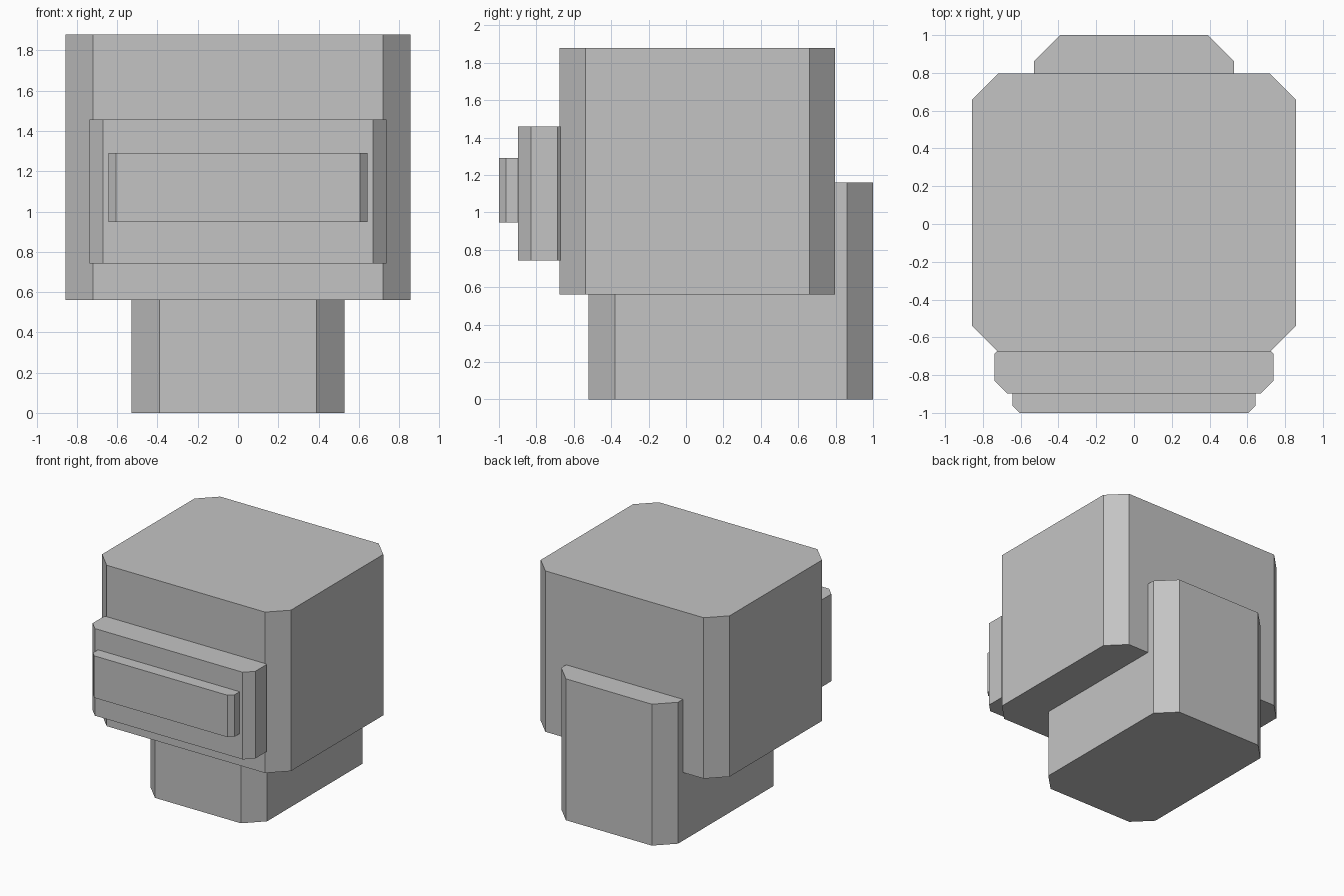
import bpy, bmesh

if "Cube" in bpy.data.objects:
    bpy.data.objects.remove(bpy.data.objects["Cube"])

grey = bpy.data.materials.new("light grey")
grey.diffuse_color = (0.55, 0.55, 0.55, 1.0)
grey.use_nodes = True
grey.node_tree.nodes["Principled BSDF"].inputs["Base Color"].default_value = grey.diffuse_color


def chamfered_block(name, half_width, y0, y1, z0, z1, cut):
    """Upright prism: rectangle in plan with its four corners cut at 45 degrees."""
    w = half_width
    plan = [(w - cut, y0), (w, y0 + cut), (w, y1 - cut), (w - cut, y1),
            (cut - w, y1), (-w, y1 - cut), (-w, y0 + cut), (cut - w, y0)]
    bm = bmesh.new()
    low = [bm.verts.new((x, y, z0)) for x, y in plan]
    high = [bm.verts.new((x, y, z1)) for x, y in plan]
    bm.faces.new(low[::-1])
    bm.faces.new(high)
    for i in range(8):
        j = (i + 1) % 8
        bm.faces.new((low[i], low[j], high[j], high[i]))
    mesh = bpy.data.meshes.new(name)
    bm.to_mesh(mesh)
    bm.free()
    mesh.materials.append(grey)
    obj = bpy.data.objects.new(name, mesh)
    bpy.context.collection.objects.link(obj)
    return obj


# Base block, rising up behind the body
chamfered_block("base", 0.53, -0.52, 1.0, 0.0, 1.16, 0.14)
# Large main body
chamfered_block("body", 0.857, -0.676, 0.797, 0.56, 1.88, 0.138)
# Stepped panels on the front
chamfered_block("front_panel", 0.738, -0.897, -0.62, 0.743, 1.458, 0.067)
chamfered_block("front_bar", 0.643, -1.0, -0.84, 0.947, 1.291, 0.038)
